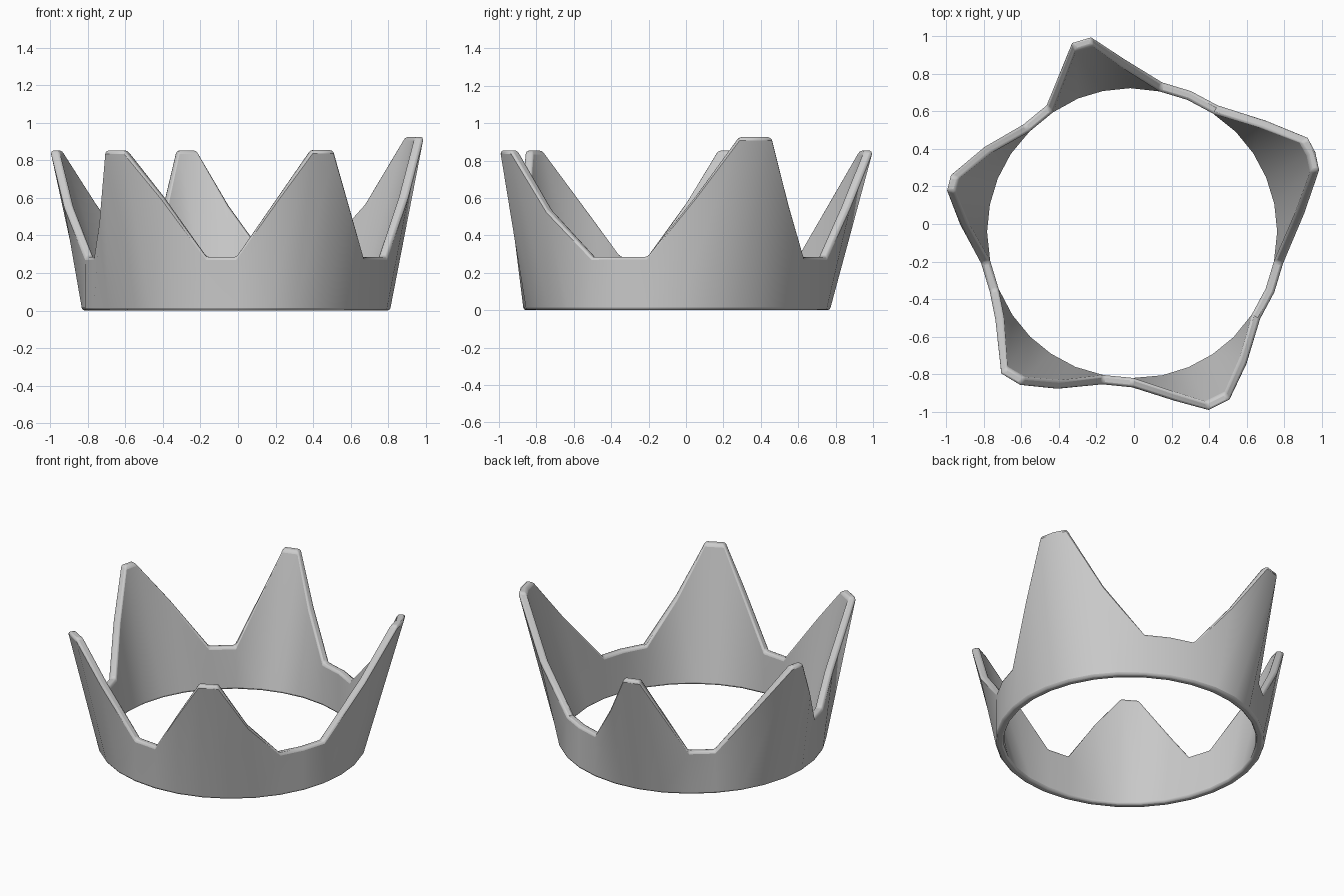
import bpy, bmesh, math
from mathutils import Vector

if "Cube" in bpy.data.objects:
    bpy.data.objects.remove(bpy.data.objects["Cube"])

N, R, THICK, VALLEY = 32, 0.82, 0.05, 0.285
CX, CY = -0.01, -0.05

# outer rim points of the five splayed points: column index -> (x, y, z)
# every other column is a low flat between points
peaks = {
    # tall right point
    1: (0.91, 0.06, 0.62), 2: (0.99, 0.29, 0.925), 3: (0.97, 0.385, 0.925),
    4: (0.93, 0.46, 0.925), 5: (0.71, 0.55, 0.57),
    # back point
    9: (-0.05, 0.88, 0.56), 10: (-0.23, 1.0, 0.853), 11: (-0.33, 0.97, 0.853),
    # left point
    14: (-0.80, 0.41, 0.58), 15: (-0.98, 0.26, 0.853), 16: (-1.0, 0.18, 0.853),
    17: (-0.93, 0.0, 0.57),
    # front left point
    20: (-0.74, -0.51, 0.48), 21: (-0.71, -0.80, 0.853), 22: (-0.61, -0.86, 0.853),
    23: (-0.41, -0.88, 0.61),
    # front right point
    26: (0.22, -0.945, 0.61), 27: (0.40, -0.995, 0.855), 28: (0.51, -0.94, 0.855),
    29: (0.60, -0.75, 0.54),
}


def column(i):
    """Base and rim position of one wall column."""
    a = math.radians(-11.25 + 360 / N * i)
    x, y = CX + R * math.cos(a), CY + R * math.sin(a)
    return (x, y, 0), peaks.get(i, (x, y, VALLEY))


# outer wall
bm = bmesh.new()
cols = [[bm.verts.new(p) for p in column(i)] for i in range(N)]
for i in range(N):
    a, b = cols[i], cols[(i + 1) % N]
    bm.faces.new((a[0], b[0], b[1], a[1]))
bm.normal_update()

# inner wall, offset level so the rim and base stay flat
inner = []
for c in cols:
    pair = []
    for v in c:
        n = Vector((v.normal.x, v.normal.y, 0)).normalized()
        pair.append(v.co - n * THICK)
    inner.append(pair)
inner = [[bm.verts.new(p) for p in pair] for pair in inner]
for i in range(N):
    j = (i + 1) % N
    a, b, c, d = cols[i], cols[j], inner[i], inner[j]
    bm.faces.new((c[0], c[1], d[1], d[0]))
    bm.faces.new((a[1], b[1], d[1], c[1]))
    bm.faces.new((a[0], c[0], d[0], b[0]))
bmesh.ops.recalc_face_normals(bm, faces=bm.faces)

me = bpy.data.meshes.new("crown_band")
bm.to_mesh(me)
bm.free()
crown = bpy.data.objects.new("crown_band", me)
bpy.context.collection.objects.link(crown)
bpy.context.view_layer.objects.active = crown
crown.select_set(True)
bpy.ops.object.shade_smooth_by_angle(angle=math.radians(40))

# softened rim and base edges
bev = crown.modifiers.new("rim_bevel", 'BEVEL')
bev.width = 0.014
bev.segments = 2
bev.limit_method = 'ANGLE'
bev.angle_limit = math.radians(50)
